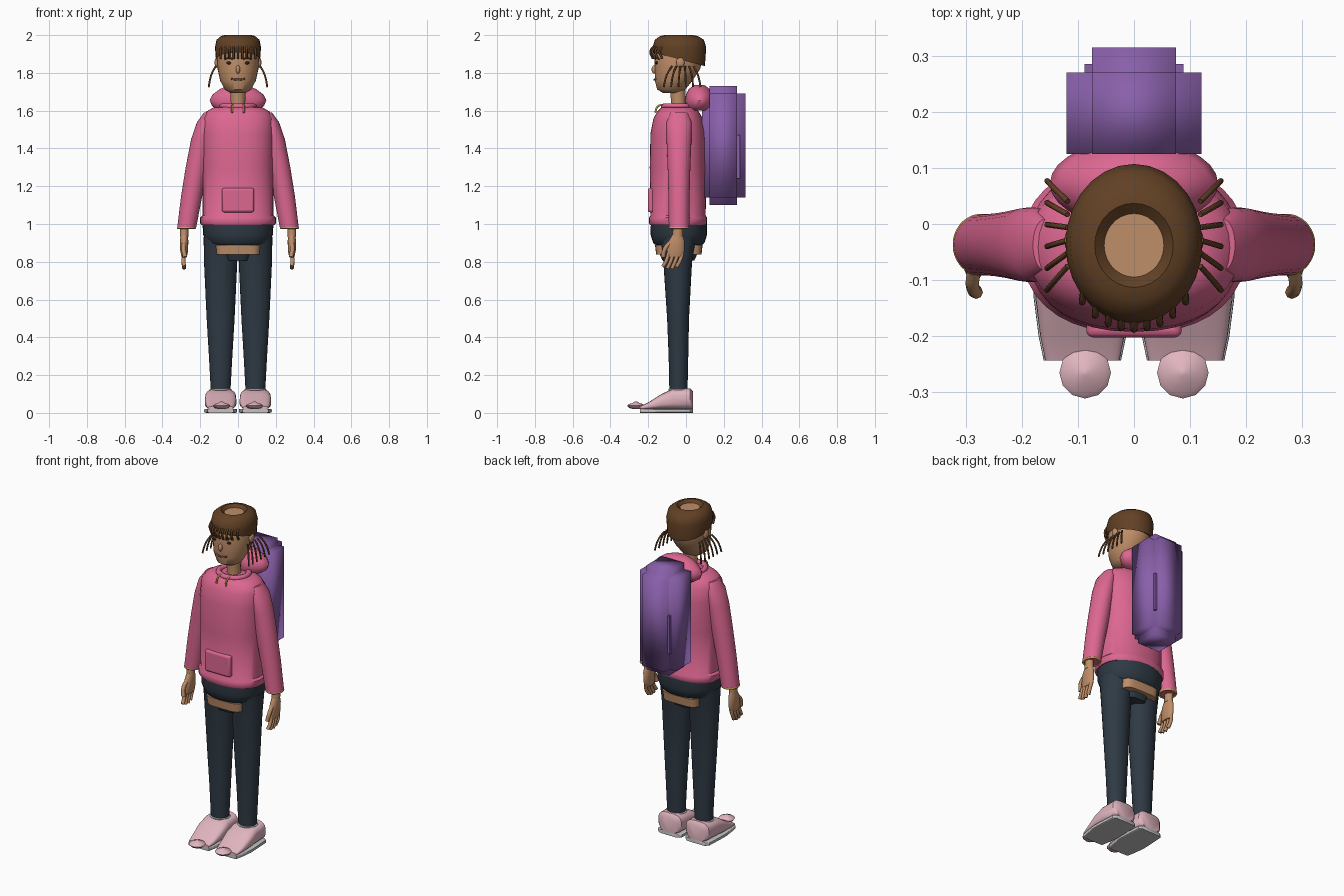
import bpy, bmesh, math
from mathutils import Vector

cube = bpy.data.objects.get("Cube")
if cube:
    bpy.data.objects.remove(cube, do_unlink=True)


def material(name, r, g, b):
    m = bpy.data.materials.new(name)
    m.use_nodes = True
    m.diffuse_color = (r, g, b, 1)
    bsdf = next(n for n in m.node_tree.nodes if n.type == 'BSDF_PRINCIPLED')
    bsdf.inputs["Base Color"].default_value = (r, g, b, 1)
    bsdf.inputs["Roughness"].default_value = 0.8
    return m


PINK = material("hoodie pink", .72, .135, .28)
PURPLE = material("backpack purple", .25, .115, .40)
HAIR = material("hair brown", .12, .052, .018)
SKIN = material("skin tan", .52, .27, .14)
NAVY = material("trouser navy", .028, .042, .058)
SHOE = material("shoe pale pink", .75, .46, .52)
GREY = material("sole grey", .55, .55, .56)
YELLOW = material("trim yellow", .60, .42, .06)
DARK = material("face dark", .03, .015, .01)
LIP = material("lip brown", .26, .09, .06)


def finish(bm, name, mat, angle=45):
    bmesh.ops.recalc_face_normals(bm, faces=bm.faces)
    me = bpy.data.meshes.new(name)
    bm.to_mesh(me)
    bm.free()
    me.materials.append(mat)
    ob = bpy.data.objects.new(name, me)
    bpy.context.collection.objects.link(ob)
    bpy.ops.object.select_all(action='DESELECT')
    ob.select_set(True)
    bpy.context.view_layer.objects.active = ob
    bpy.ops.object.shade_smooth_by_angle(angle=math.radians(angle))
    return ob


def loft(name, mat, rings, power=2.0, n=28, caps=True, along_y=False, tilt=0):
    """Skin superellipse rings (cx, cy, cz, ra, rb), stacked in z or in y."""
    bm = bmesh.new()
    rows = []
    for i, (cx, cy, cz, ra, rb) in enumerate(rings):
        row = []
        for k in range(n):
            t = math.tau * k / n
            c, s = math.cos(t), math.sin(t)
            a = ra * math.copysign(abs(c) ** (2 / power), c)
            b = rb * math.copysign(abs(s) ** (2 / power), s)
            if along_y:
                p = (cx + a, cy, cz + b)
            else:
                p = (cx + a, cy + b, cz - (tilt * b if i < 2 else 0))
            row.append(bm.verts.new(p))
        rows.append(row)
    for lo, hi in zip(rows, rows[1:]):
        for k in range(n):
            j = (k + 1) % n
            bm.faces.new((lo[k], lo[j], hi[j], hi[k]))
    if caps:
        bm.faces.new(rows[0])
        bm.faces.new(rows[-1])
    return finish(bm, name, mat)


def ball(name, mat, centre, size, n=20):
    bm = bmesh.new()
    bmesh.ops.create_uvsphere(bm, u_segments=n, v_segments=n // 2, radius=1)
    for v in bm.verts:
        v.co = Vector(a * b + c for a, b, c in zip(v.co, size, centre))
    return finish(bm, name, mat)


def box(name, mat, lo, hi, angle=45):
    bm = bmesh.new()
    bmesh.ops.create_cube(bm, size=1)
    for v in bm.verts:
        v.co = Vector(a + (b - a) * (c + .5) for a, b, c in zip(lo, hi, v.co))
    return finish(bm, name, mat, angle)


def tube(name, mat, points, radius, closed=False):
    cu = bpy.data.curves.new(name, 'CURVE')
    cu.dimensions = '3D'
    cu.bevel_depth, cu.bevel_resolution, cu.resolution_u = radius, 2, 5
    cu.use_fill_caps = True
    sp = cu.splines.new('BEZIER')
    sp.bezier_points.add(len(points) - 1)
    sp.use_cyclic_u = closed
    for bp, p in zip(sp.bezier_points, points):
        bp.co = p
        bp.handle_left_type = bp.handle_right_type = 'AUTO'
    cu.materials.append(mat)
    ob = bpy.data.objects.new(name, cu)
    bpy.context.collection.objects.link(ob)
    return ob


def oval(cx, cy, z, rx, ry, n=12):
    return [(cx + rx * math.cos(math.tau * k / n), cy + ry * math.sin(math.tau * k / n), z) for k in range(n)]


# Head and neck
loft("head", SKIN, [(0, -.075, 1.693, .04, .045), (0, -.078, 1.712, .07, .075),
                    (0, -.065, 1.76, .095, .1), (0, -.045, 1.82, .108, .12),
                    (0, -.04, 1.88, .112, .128), (0, -.036, 1.94, .1, .122), (0, -.036, 1.984, .065, .08)])
loft("neck", SKIN, [(0, -.04, 1.57, .042, .042), (0, -.04, 1.64, .038, .038), (0, -.045, 1.73, .042, .042)])

# Hair: an open ring cap, lower at the nape, with a fringe
loft("hair_cap", HAIR, [(0, -.04, 1.88, .106, .122), (0, -.038, 1.872, .117, .138),
                        (0, -.035, 1.935, .122, .142), (0, -.035, 1.975, .114, .13),
                        (0, -.037, 1.995, .09, .1), (0, -.038, 2.0, .07, .075),
                        (0, -.038, 1.98, .049, .052)], caps=False, tilt=.26)
for i in range(9):
    x = (i - 4) * .023
    y = -.038 - .142 * math.sqrt(1 - (x / .122) ** 2)
    tube("fringe_strand", HAIR, [(x * .96, y + .015, 1.945), (x, y - .008, 1.915), (x, y + .005, 1.875)], .006)


# Face
def face_y(x):
    return -.045 - .122 * math.sqrt(1 - (x / .11) ** 2)


ball("nose", SKIN, (0, -.168, 1.818), (.012, .014, .022))
tube("mouth", LIP, [(-.036, face_y(.036) - .001, 1.768), (0, face_y(0) - .001, 1.764), (.036, face_y(.036) - .001, 1.768)], .005)
for s, side in ((1, "left"), (-1, "right")):
    y = face_y(.048)
    ball(side + "_eye", DARK, (s * .048, y, 1.853), (.013, .006, .008))
    tube(side + "_brow", HAIR, [(s * a, face_y(a) - .001, z) for a, z in ((.028, 1.872), (.048, 1.88), (.07, 1.872))], .004)
    ball(side + "_ear", SKIN, (s * .112, -.03, 1.855), (.012, .022, .028))
    # Loose side strands fanning downwards
    for k in range(6):
        f = k / 5
        top, low = -.075 + f * .115, -.118 + f * .195
        tube(side + "_strand", HAIR, [(s * .118, top, 1.835), (s * .137, (top + low) / 2, 1.80),
                                      (s * .148, low * .8 + top * .2, 1.765), (s * .155, low, 1.725)], .005)

# Hoodie
loft("hoodie_body", PINK, [(0, -.042, .998, .17, .13), (0, -.042, .994, .194, .147), (0, -.042, 1.003, .2, .153),
                           (0, -.042, 1.034, .2, .153), (0, -.042, 1.045, .188, .146),
                           (0, -.042, 1.3, .188, .15), (0, -.042, 1.48, .19, .146),
                           (0, -.042, 1.56, .188, .13), (0, -.042, 1.595, .168, .11),
                           (0, -.04, 1.617, .13, .09), (0, -.04, 1.622, .07, .06)], power=2.3, n=36)
tube("collar", PINK, oval(0, -.04, 1.622, .085, .078), .016, True)
loft("hood", PINK, [(0, .065, 1.6, .1, .055), (0, .07, 1.625, .138, .072), (0, .072, 1.655, .15, .078),
                    (0, .072, 1.685, .135, .072), (0, .07, 1.715, .095, .055), (0, .07, 1.735, .045, .028)])
pocket = box("front_pocket", PINK, (-.085, -.202, 1.062), (.085, -.15, 1.19))
bev = pocket.modifiers.new("soft_edges", 'BEVEL')
bev.width, bev.segments = .012, 3

# Backpack: a core pushed out on each face
box("backpack_width", PURPLE, (-.12, .125, 1.14), (.12, .27, 1.69), 100)
box("backpack_depth", PURPLE, (-.075, .085, 1.14), (.075, .315, 1.69), 100)
box("backpack_height", PURPLE, (-.075, .125, 1.10), (.075, .27, 1.73), 100)

# Trousers, with the bare hip band below
loft("trouser_hips", NAVY, [(0, -.038, .882, .14, .115), (0, -.038, .9, .168, .136), (0, -.038, .945, .185, .15),
                            (0, -.038, 1.01, .188, .148)], power=2.2)
loft("hip_skin_band", SKIN, [(0, -.038, .838, .118, .12), (0, -.038, .89, .122, .126)], power=5)
loft("trouser_crotch", NAVY, [(0, -.04, .808, .06, .085), (0, -.04, .842, .07, .1)], power=4)

for s, side in ((1, "left"), (-1, "right")):
    cx = s * .092
    loft(side + "_trouser_leg", NAVY, [(cx, -.04, .115, .052, .048), (cx, -.04, .3, .062, .052),
                                       (cx, -.042, .5, .074, .058), (cx, -.044, .8, .088, .076),
                                       (cx, -.04, .93, .09, .1)])
    tube(side + "_ankle_trim", GREY, oval(cx, -.04, .123, .053, .049), .005, True)

    # Shoe, sole and toe pompom; profile is y, half width, top height
    shape = [(.036, .06, .115), (.022, .077, .13), (-.07, .082, .127), (-.13, .084, .1), (-.2, .075, .055), (-.243, .066, .036)]
    loft(side + "_shoe", SHOE, [(cx, y, (.018 + t) / 2, w, (t - .018) / 2) for y, w, t in shape], power=3.2, along_y=True)
    loft(side + "_sole", GREY, [(cx, y, .011, w + .003, .011) for y, w, t in shape], power=8, along_y=True)
    loft(side + "_pompom", SHOE, [(s * .087, -.265, z, r, r) for z, r in
                                  ((.02, .015), (.026, .036), (.038, .046), (.046, .038), (.053, .018), (.06, .006))], n=12)

    # Sleeve and cuff
    loft(side + "_sleeve", PINK, [(s * x, -.037, z, rx, ry) for z, x, rx, ry in
                                  ((.978, .272, .05, .054), (1.15, .245, .056, .056), (1.3, .218, .059, .06),
                                   (1.45, .192, .056, .066), (1.54, .175, .042, .066), (1.59, .16, .02, .045))])
    tube(side + "_cuff_trim", YELLOW, oval(s * .272, -.037, .98, .045, .049), .006, True)
    tube(side + "_drawstring", YELLOW, [(s * .03, -.125, 1.632), (s * .031, -.15, 1.622), (s * .031, -.163, 1.59)], .005)

    # Hand
    hx = s * .285
    loft(side + "_wrist", SKIN, [(hx, -.045, .93, .022, .028), (hx, -.042, .99, .022, .026)])
    loft(side + "_palm", SKIN, [(hx, -.058, .825, .014, .04), (hx, -.055, .86, .021, .047),
                                (hx, -.05, .91, .022, .042), (hx, -.045, .942, .019, .028)])
    for k in range(4):
        y = -.092 + k * .024
        tip = .775 - .012 * math.sin(k)
        tube(side + "_finger", SKIN, [(hx, y, .845), (hx + s * .004, y - .012, .805), (hx, y - .03, tip)], .0105)
    tube(side + "_thumb", SKIN, [(hx, -.08, .905), (hx + s * .003, -.11, .87), (hx - s * .004, -.122, .825)], .012)

    # Backpack zip beside the rear panel
    box(side + "_zip", PURPLE, (s * .075, .262, 1.24), (s * .088, .285, 1.47))
